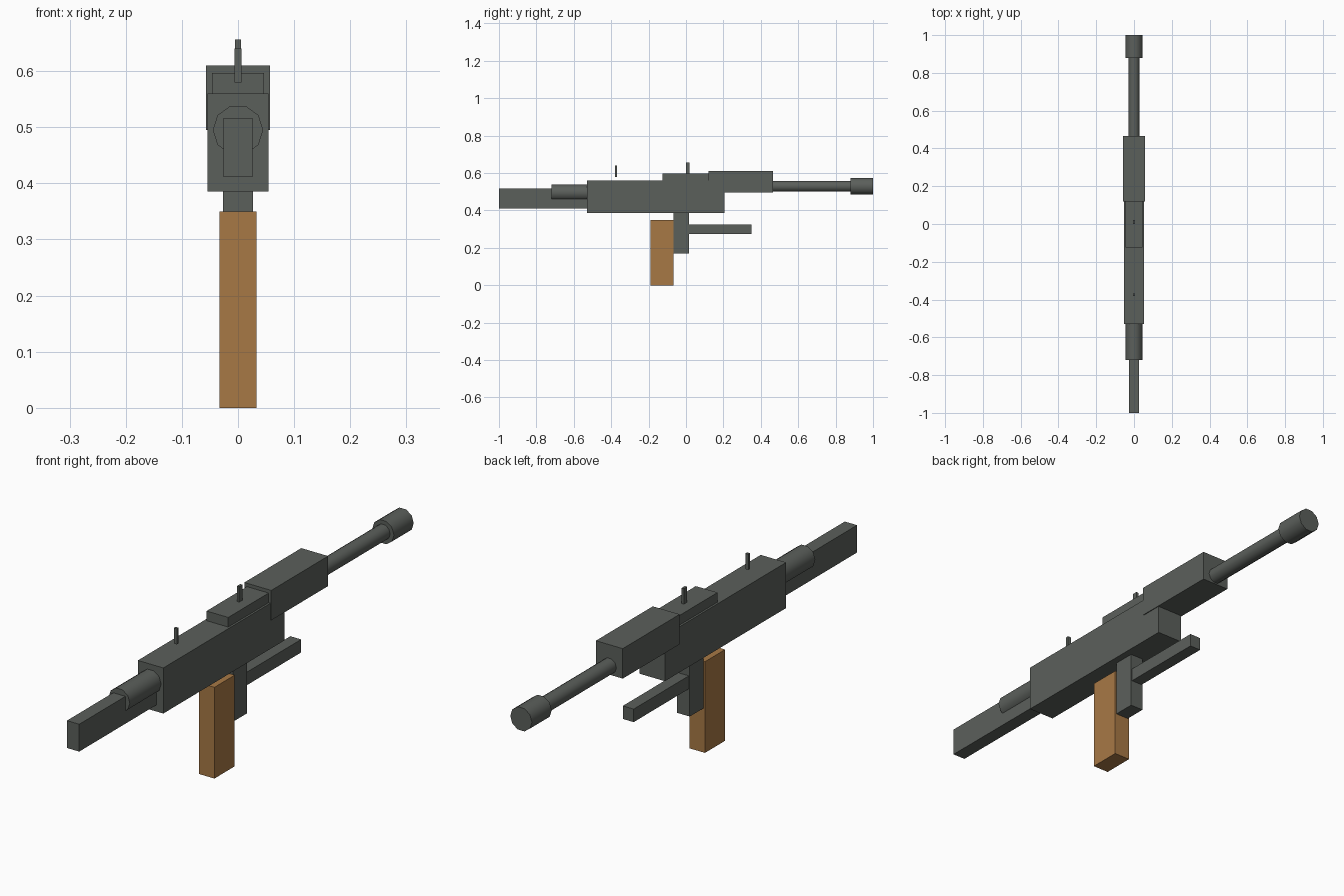
import bpy
import math

if "Cube" in bpy.data.objects:
    bpy.data.objects.remove(bpy.data.objects["Cube"])


def material(name, rgb):
    m = bpy.data.materials.new(name)
    m.diffuse_color = (*rgb, 1.0)
    m.use_nodes = True
    m.node_tree.nodes["Principled BSDF"].inputs["Base Color"].default_value = m.diffuse_color
    return m


METAL = material("dark grey metal", (0.105, 0.115, 0.105))
WOOD = material("brown wood", (0.39, 0.19, 0.06))


def box(name, half_width, y0, y1, z0, z1, mat=METAL):
    """Block centred on x = 0, given by its y and z extents."""
    bpy.ops.mesh.primitive_cube_add(size=1, location=(0, (y0 + y1) / 2, (z0 + z1) / 2))
    ob = bpy.context.object
    ob.name = name
    ob.scale = (2 * half_width, y1 - y0, z1 - z0)
    bpy.ops.object.transform_apply(location=False, rotation=False, scale=True)
    ob.data.materials.append(mat)


def tube(name, radius, y0, y1, z):
    """Ten-sided cylinder along y with corners on the x axis."""
    bpy.ops.mesh.primitive_cylinder_add(vertices=10, radius=radius, depth=y1 - y0,
                                        location=(0, (y0 + y1) / 2, z))
    ob = bpy.context.object
    ob.name = name
    # turn a corner onto the x axis, then lay the cylinder along y
    ob.rotation_euler = (math.pi / 2, 0, math.pi)
    bpy.ops.object.transform_apply(location=False, rotation=True, scale=False)
    for v in ob.data.vertices:
        a = math.radians(18)
        x, h = v.co.x, v.co.z
        v.co.x, v.co.z = x * math.cos(a) - h * math.sin(a), x * math.sin(a) + h * math.cos(a)
    ob.data.materials.append(METAL)
    bpy.ops.object.shade_smooth_by_angle(angle=math.radians(40))


# Main body
box("receiver", 0.054, -0.53, 0.205, 0.385, 0.56)
box("top_cover", 0.046, -0.125, 0.12, 0.56, 0.597)
box("rear_block", 0.057, 0.12, 0.465, 0.495, 0.61)

# Narrow bar and collar at the front
box("front_bar", 0.026, -1.0, -0.53, 0.411, 0.516)
tube("front_collar", 0.045, -0.72, -0.53, 0.495)

# Long tube and its end cap
tube("long_tube", 0.03, 0.465, 0.88, 0.529)
tube("tube_end", 0.046, 0.88, 1.0, 0.529)

# Sights
box("front_sight", 0.0065, -0.38, -0.369, 0.58, 0.64)
box("rear_sight", 0.005, 0.0, 0.02, 0.597, 0.656)

# Lower parts
box("grip", 0.033, -0.19, -0.068, 0.0, 0.35, WOOD)
box("lower_post", 0.027, -0.068, 0.016, 0.17, 0.385)
box("lower_bar", 0.023, 0.016, 0.35, 0.275, 0.325)
